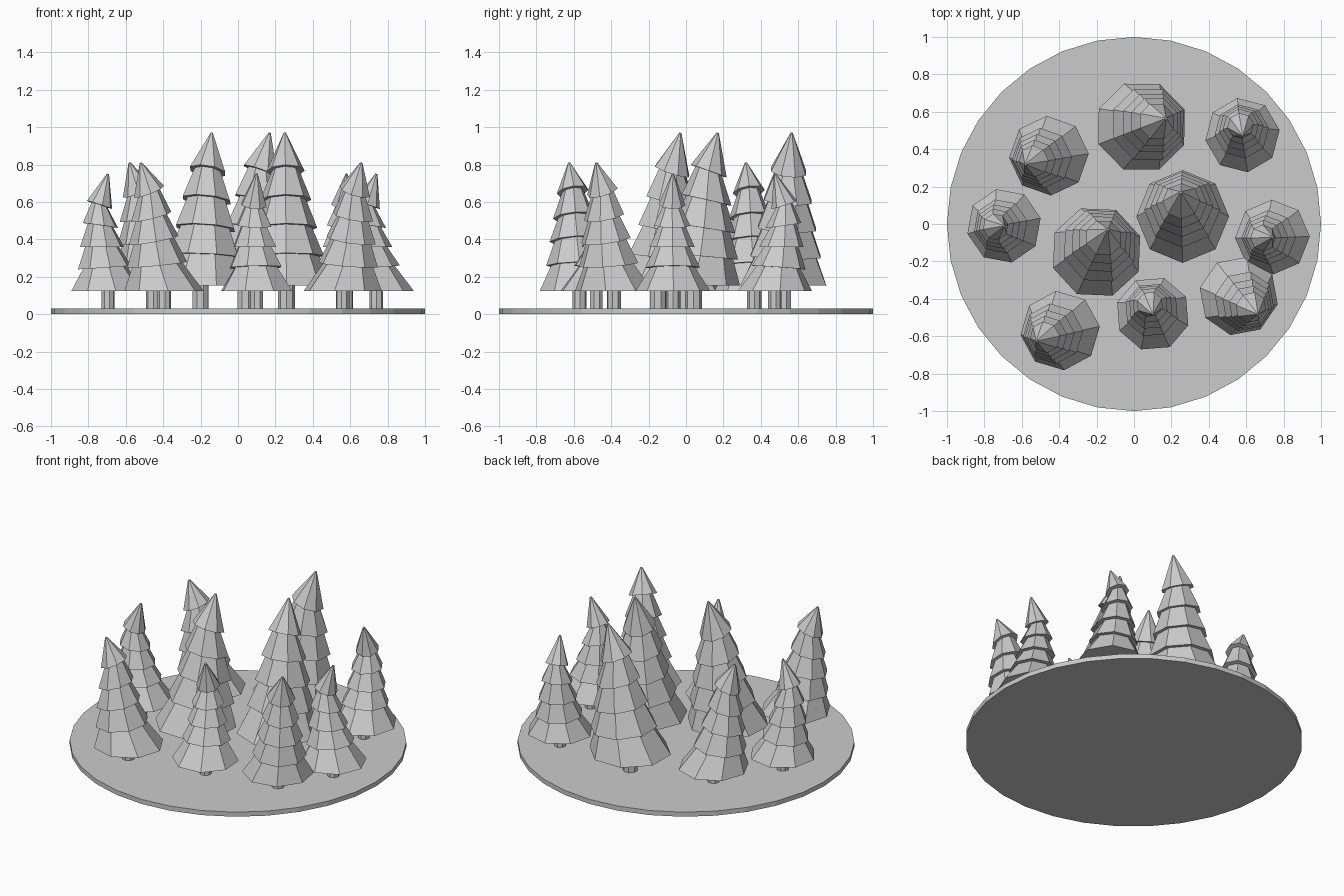
import bpy, bmesh
from math import sin, cos, radians, pi
from mathutils import Vector, Matrix

if "Cube" in bpy.data.objects:
    bpy.data.objects.remove(bpy.data.objects["Cube"])

SIDES = 8

# Tree kinds: tier heights (last = tip), tier radii, sideways bend as a
# fraction of the tip/peak lean, tier tilts in degrees, trunk radius
KINDS = {
    "large": dict(z=[.155, .31, .46, .61, .765, .97], r=[.248, .203, .168, .137, .102],
                  bend=[0, .28, .43, .54, .63, 1], tilt=[0, 5, 9, 13, 20, 20], trunk=.045),
    "medium": dict(z=[.125, .265, .395, .52, .655, .81], r=[.213, .162, .136, .111, .086],
                   bend=[0, .3, .45, .56, .65, 1], tilt=[0, 6, 11, 15, 23, 23], trunk=.038),
    "small": dict(z=[.125, .25, .36, .475, .585, .75], r=[.2, .146, .12, .097, .072],
                  bend=[0, .4, .7, .9, 1, 0], tilt=[0, 4, 0, -8, -18, -18], trunk=.036),
}

# kind, base x, base y, lean x, lean y, angle of first corner
TREES = [
    ("large", .04, .52, .13, .045, 22),
    ("large", .26, .04, -.01, .13, 0),
    ("large", -.20, -.15, .06, .12, 20),
    ("medium", -.455, .365, -.125, -.045, 3),
    ("medium", -.395, -.57, -.125, -.055, 6),
    ("medium", .56, -.385, .10, -.095, -12),
    ("small", .58, .475, -.01, .05, 8),
    ("small", -.695, -.01, -.045, -.005, 12),
    ("small", .10, -.48, -.015, .05, 27),
    ("small", .74, -.07, -.05, -.005, 1),
]


def finish(bm, name):
    bmesh.ops.recalc_face_normals(bm, faces=bm.faces[:])
    mesh = bpy.data.meshes.new(name)
    bm.to_mesh(mesh)
    bm.free()
    obj = bpy.data.objects.new(name, mesh)
    bpy.context.collection.objects.link(obj)
    return obj


def loft(name, rings):
    """Skin a closed shape through rings of points."""
    bm = bmesh.new()
    rows = [[bm.verts.new(p) for p in ring] for ring in rings]
    n = len(rows[0])
    for a, b in zip(rows, rows[1:]):
        for i in range(n):
            j = (i + 1) % n
            bm.faces.new((a[i], a[j], b[j], b[i]))
    bm.faces.new(rows[0][::-1])
    bm.faces.new(rows[-1])
    return finish(bm, name)


def ring(center, radius, n, start=0, rot=Matrix.Identity(3)):
    return [center + rot @ Vector((radius * cos(start + 2 * pi * i / n),
                                   radius * sin(start + 2 * pi * i / n), 0))
            for i in range(n)]


# Round ground plate
loft("ground_plate", [ring(Vector((0, 0, z)), 1, 32) for z in (0, .03)])

for k, (kind, x, y, lx, ly, corner) in enumerate(TREES, 1):
    t = KINDS[kind]
    lean = Vector((lx, ly, 0))
    axis = Vector((-ly, lx, 0)).normalized()
    start = radians(corner)

    # Trunk
    loft(f"{kind}_trunk_{k}",
         [ring(Vector((x, y, z)), t["trunk"], SIDES, start) for z in (.025, t["z"][0] + .03)])

    # Stacked skirts of foliage on a bent stem
    rings = []
    for i, z in enumerate(t["z"]):
        c = Vector((x, y, z)) + lean * t["bend"][i]
        rot = Matrix.Rotation(radians(t["tilt"][i]), 3, axis)
        if i == len(t["r"]):
            rings.append(ring(c, .006, SIDES, start, rot))
            continue
        if i:
            rings.append(ring(c, t["r"][i] - .027, SIDES, start, rot))
        rings.append(ring(c, t["r"][i], SIDES, start, rot))
    loft(f"{kind}_foliage_{k}", rings)
